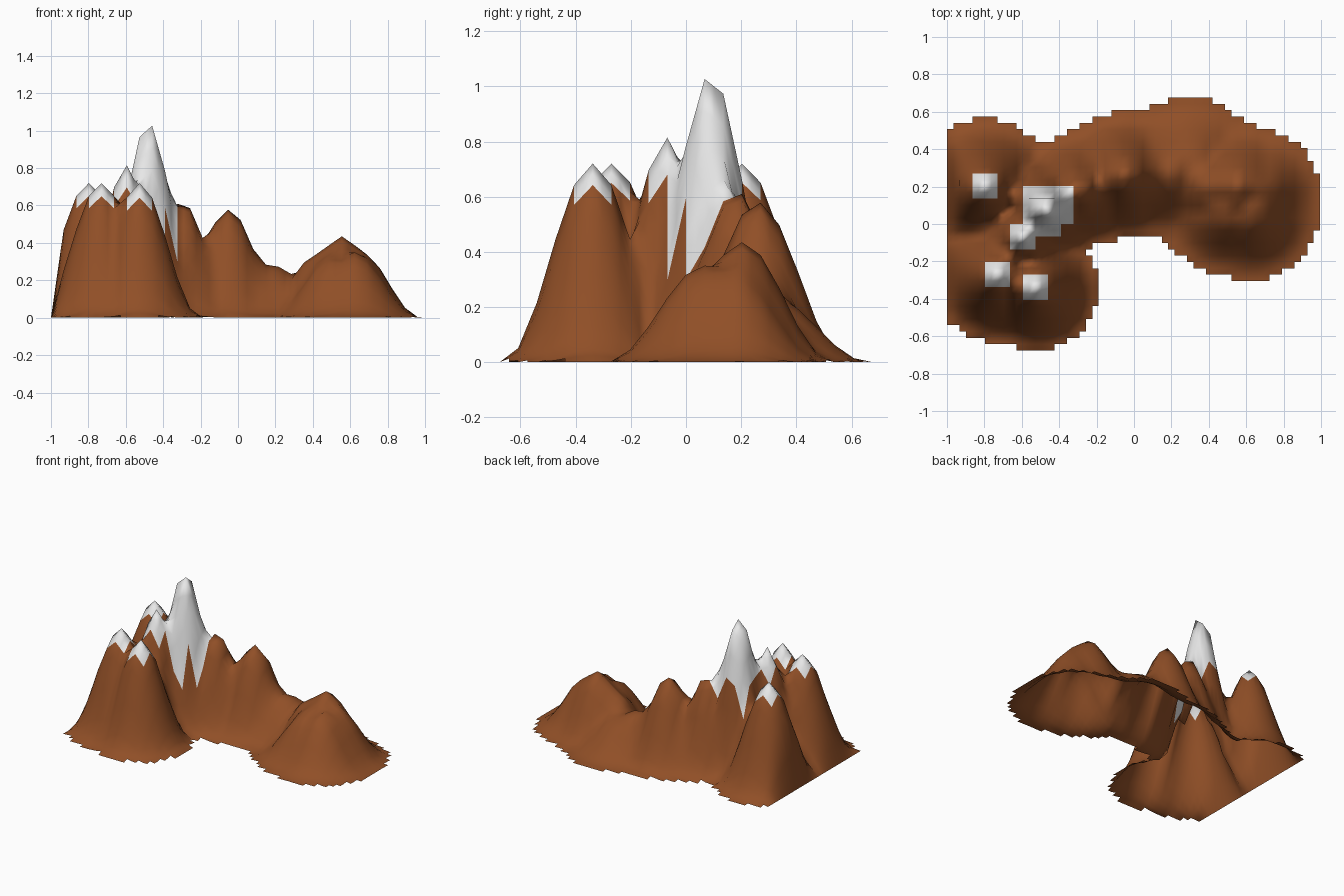
import bpy
import bmesh
import math

cube = bpy.data.objects.get("Cube")
if cube:
    bpy.data.objects.remove(cube, do_unlink=True)

CELL = 0.0676          # terrain cell
HALF = CELL / 2        # mesh cell, two per terrain cell
COLS, ROWS = 60, 40
SNOW_LINE = 0.71

# Hills: x, y, height, foot radius, steepness
HILLS = [
    (-0.48, 0.09, 1.06, 0.34, 1.6),     # main summit
    (-0.597, -0.07, 0.815, 0.32, 1.5),  # summit shoulder
    (-0.797, 0.203, 0.72, 0.36, 1.15),  # back snowy peak
    (-0.73, -0.27, 0.72, 0.36, 1.15),   # front snowy peaks
    (-0.527, -0.338, 0.72, 0.34, 1.15),
    (-0.3, 0.18, 0.63, 0.31, 1.15),     # ridge
    (-0.19, 0.22, 0.43, 0.32, 1.15),
    (-0.05, 0.26, 0.58, 0.34, 1.15),    # middle hill
    (0.1, 0.27, 0.3, 0.35, 1.15),       # saddle
    (0.2, 0.28, 0.275, 0.36, 1.15),
    (0.29, 0.31, 0.235, 0.37, 1.15),
    (0.42, 0.2, 0.34, 0.4, 2),
    (0.555, 0.203, 0.435, 0.34, 1.15),  # end hill
    (0.66, 0.18, 0.35, 0.33, 1.15),
    (0.62, 0.068, 0.35, 0.37, 1.15),
    (0.5, 0.068, 0.33, 0.34, 1.15),
]


def material(name, color):
    mat = bpy.data.materials.new(name)
    mat.use_nodes = True
    mat.diffuse_color = color
    mat.node_tree.nodes["Principled BSDF"].inputs["Base Color"].default_value = color
    return mat


def position(i, j):
    return -1 + i * HALF, (j - ROWS / 2) * HALF


def height(i, j):
    """Tallest hill at a terrain node; the left border stays on the ground."""
    if i == 0:
        return 0.0
    x, y = position(i, j)
    best = 0.0
    for hx, hy, top, radius, steep in HILLS:
        t = math.hypot(x - hx, y - hy) / radius
        if t < 1:
            best = max(best, top * (0.5 + 0.5 * math.cos(math.pi * t)) ** steep)
    return best


def corners(i, j):
    """Terrain nodes around a mesh vertex or cell."""
    return {(a, b) for a in (i - i % 2, i + i % 2) for b in (j - j % 2, j + j % 2)}


def inside(x, y):
    return any(math.hypot(x - h[0], y - h[1]) < h[3] for h in HILLS)


# Terrain sheet, straight between the nodes
bm = bmesh.new()
verts = {}
for i in range(COLS + 1):
    for j in range(ROWS + 1):
        around = corners(i, j)
        z = sum(height(a, b) for a, b in around) / len(around)
        verts[i, j] = bm.verts.new((*position(i, j), z))

# Faces within the footprint, snow around the high nodes
for i in range(COLS):
    for j in range(ROWS):
        if not inside(*position(i + 0.5, j + 0.5)):
            continue
        ring = ((i, j), (i + 1, j), (i + 1, j + 1), (i, j + 1))
        face = bm.faces.new([verts[k] for k in ring])
        face.smooth = True
        a, b = i - i % 2, j - j % 2
        peak = max(height(a + u, b + v) for u in (0, 2) for v in (0, 2))
        face.material_index = int(peak > SNOW_LINE)

bmesh.ops.delete(bm, geom=[v for v in bm.verts if not v.link_faces], context="VERTS")
mesh = bpy.data.meshes.new("mountain_range")
bm.to_mesh(mesh)
bm.free()
mesh.materials.append(material("brown_rock", (0.28, 0.078, 0.02, 1)))
mesh.materials.append(material("white_snow", (0.8, 0.8, 0.8, 1)))
mountain = bpy.data.objects.new("mountain_range", mesh)
bpy.context.collection.objects.link(mountain)
